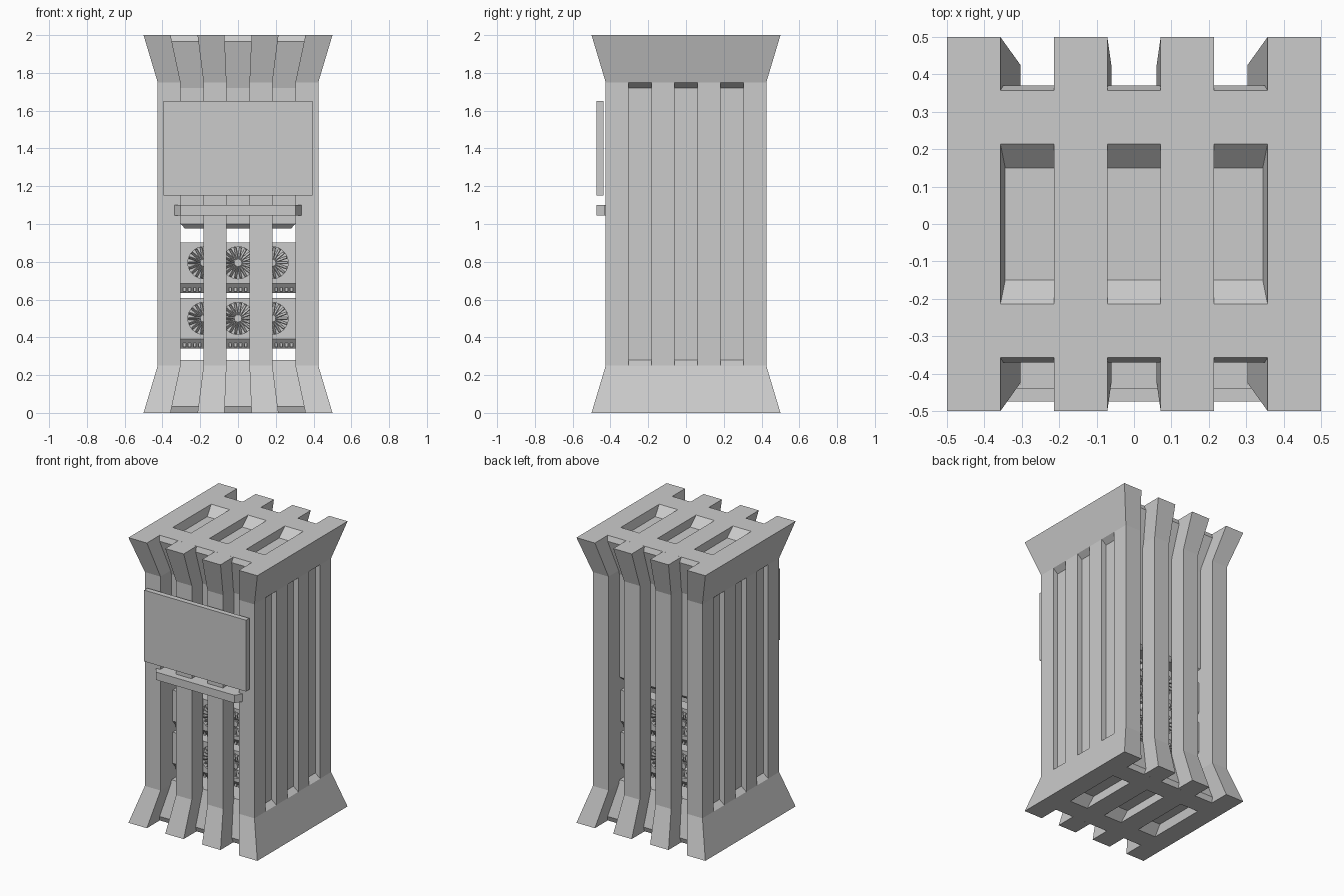
import bpy, bmesh, math
from mathutils import Matrix, Vector

if "Cube" in bpy.data.objects:
    bpy.data.objects.remove(bpy.data.objects["Cube"])

U = 1 / 7  # the plan is a 7 x 7 module


def k(z):
    """Flare factor of the tower at height z."""
    d = min(z, 2 - z)
    return 1 - 0.15 * min(d, 0.25) / 0.25


def finish(name, bm):
    bmesh.ops.recalc_face_normals(bm, faces=bm.faces[:])
    me = bpy.data.meshes.new(name)
    bm.to_mesh(me)
    bm.free()
    ob = bpy.data.objects.new(name, me)
    bpy.context.collection.objects.link(ob)
    return ob


def loft(bm, rings):
    """Skin a list of equal-length rings and cap both ends."""
    vs = [[bm.verts.new(p) for p in r] for r in rings]
    n = len(rings[0])
    for a, b in zip(vs, vs[1:]):
        for i in range(n):
            j = (i + 1) % n
            bm.faces.new((a[i], a[j], b[j], b[i]))
    bm.faces.new(vs[0][::-1])
    bm.faces.new(vs[-1])


def rect(x0, x1, y0, y1, z):
    return [(x0, y0, z), (x1, y0, z), (x1, y1, z), (x0, y1, z)]


def box(bm, x0, x1, y0, y1, z0, z1):
    loft(bm, [rect(x0, x1, y0, y1, z0), rect(x0, x1, y0, y1, z1)])


def column(name, x0, x1, y0, y1):
    """Flared full-height column."""
    bm = bmesh.new()
    loft(bm, [rect(x0 * k(z), x1 * k(z), y0 * k(z), y1 * k(z), z)
              for z in (0, 0.25, 1.75, 2)])
    return finish(name, bm)


def prism(name, profile, half):
    """Extrude a (y, z) profile across x; half(z) gives the half width."""
    bm = bmesh.new()
    loft(bm, [[(s * half(z), y, z) for y, z in profile] for s in (-1, 1)])
    return finish(name, bm)


def cut(ob, bm):
    cutter = finish("cutter", bm)
    cutter.hide_render = True
    m = ob.modifiers.new("cut", 'BOOLEAN')
    m.operation, m.solver, m.object = 'DIFFERENCE', 'EXACT', cutter
    bpy.context.view_layer.objects.active = ob
    bpy.ops.object.modifier_apply(modifier=m.name)
    bpy.data.objects.remove(cutter)


# side walls with three tapered grooves
for s, side in ((-1, "left"), (1, "right")):
    wall = column(side + "_wall", s * 2.5 * U, s * 0.5, -0.5, 0.5)
    bm = bmesh.new()
    for c in (-2, 0, 2):
        y0, y1 = (c - 0.5) * U * 0.85, (c + 0.5) * U * 0.85
        loft(bm, [[(s * x, y0, z0), (s * x, y1, z0), (s * x, y1, 2 - z0), (s * x, y0, 2 - z0)]
                  for x, z0 in ((0.388, 0.28), (0.455, 0.225))])
    cut(wall, bm)

# inner pillars, front and back
for s, end in ((-1, "front"), (1, "back")):
    for c in (-1, 1):
        column(f"{end}_pillar", (c - 0.5) * U, (c + 0.5) * U, s * 2.5 * U, s * 0.5)

# upper core and base core, with three tapered pockets each
half_core = lambda z: 2.5 * U * k(z)
upper_half = [(-0.357, 2), (-0.37, 1.965), (-0.304, 1.72), (-0.304, 1.0), (-0.28, 0.975)]
lower_half = [(-0.357, 0), (-0.37, 0.035), (-0.304, 0.28)]
for name, prof, flip in (("upper_core", upper_half, False), ("base_core", lower_half, True)):
    core = prism(name, prof + [(-y, z) for y, z in reversed(prof)],
                 lambda z: 0.28 if abs(z - 0.975) < 1e-4 else half_core(z))
    bm = bmesh.new()
    for c in (-2, 0, 2):
        x0, x1 = (c - 0.5) * U, (c + 0.5) * U
        loft(bm, [rect(x0, x1, -w, w, -d if flip else 2 + d)
                  for w, d in ((0.15, -0.06), (0.235, 0.02))])
    cut(core, bm)

# screen and shelf on the front
bm = bmesh.new()
box(bm, -0.395, 0.395, -0.475, -0.438, 1.15, 1.65)
finish("screen", bm)
bm = bmesh.new()
loft(bm, [[(-0.305, -0.475, z), (0.305, -0.475, z), (0.335, -0.428, z), (-0.335, -0.428, z)]
          for z in (1.045, 1.10)])
for c in (-2, 0, 2):
    box(bm, (c - 0.5) * U * 0.85, (c + 0.5) * U * 0.85, -0.43, -0.30, 1.045, 1.10)
finish("shelf", bm)

# fan units: two tiers, facing front and back
R = 0.085
for s, end in ((-1, "front"), (1, "back")):
    for z0 in (0.34, 0.635):
        prof = [(0.29, z0 + 0.05), (0.29, z0 + 0.268), (0.2, z0 + 0.268), (0.2, z0), (0.25, z0)]
        case = prism(end + "_fan_case", [(s * y, z) for y, z in prof], lambda z: 0.304)
        zc = z0 + 0.16
        bm = bmesh.new()
        for x in (-0.18, 0, 0.18):
            bmesh.ops.create_cone(bm, cap_ends=True, segments=32, radius1=R, radius2=R, depth=0.06,
                                  matrix=Matrix.Translation((x, s * 0.29, zc)) @ Matrix.Rotation(math.pi / 2, 4, 'X'))
        cut(case, bm)
        # hubs and radial blades
        bm = bmesh.new()
        for x in (-0.18, 0, 0.18):
            at = Matrix.Translation((x, s * 0.275, zc))
            bmesh.ops.create_cone(bm, cap_ends=True, segments=16, radius1=0.02, radius2=0.02, depth=0.03,
                                  matrix=at @ Matrix.Rotation(math.pi / 2, 4, 'X'))
            for i in range(18):
                m = (at @ Matrix.Rotation(i * math.tau / 18, 4, 'Y')
                     @ Matrix.Translation((0.05, 0, 0)) @ Matrix.Rotation(0.6, 4, 'X')
                     @ Matrix.Diagonal((0.066, 0.018, 0.005, 1)))
                bmesh.ops.create_cube(bm, size=1, matrix=m)
        finish(end + "_fans", bm)
        # row of pins along the sloping lower edge
        bm = bmesh.new()
        for i in range(22):
            x = -0.2835 + i * 0.027
            box(bm, x - 0.007, x + 0.007, s * 0.25, s * 0.278, z0 + 0.008, z0 + 0.03)
        finish(end + "_pins", bm)
